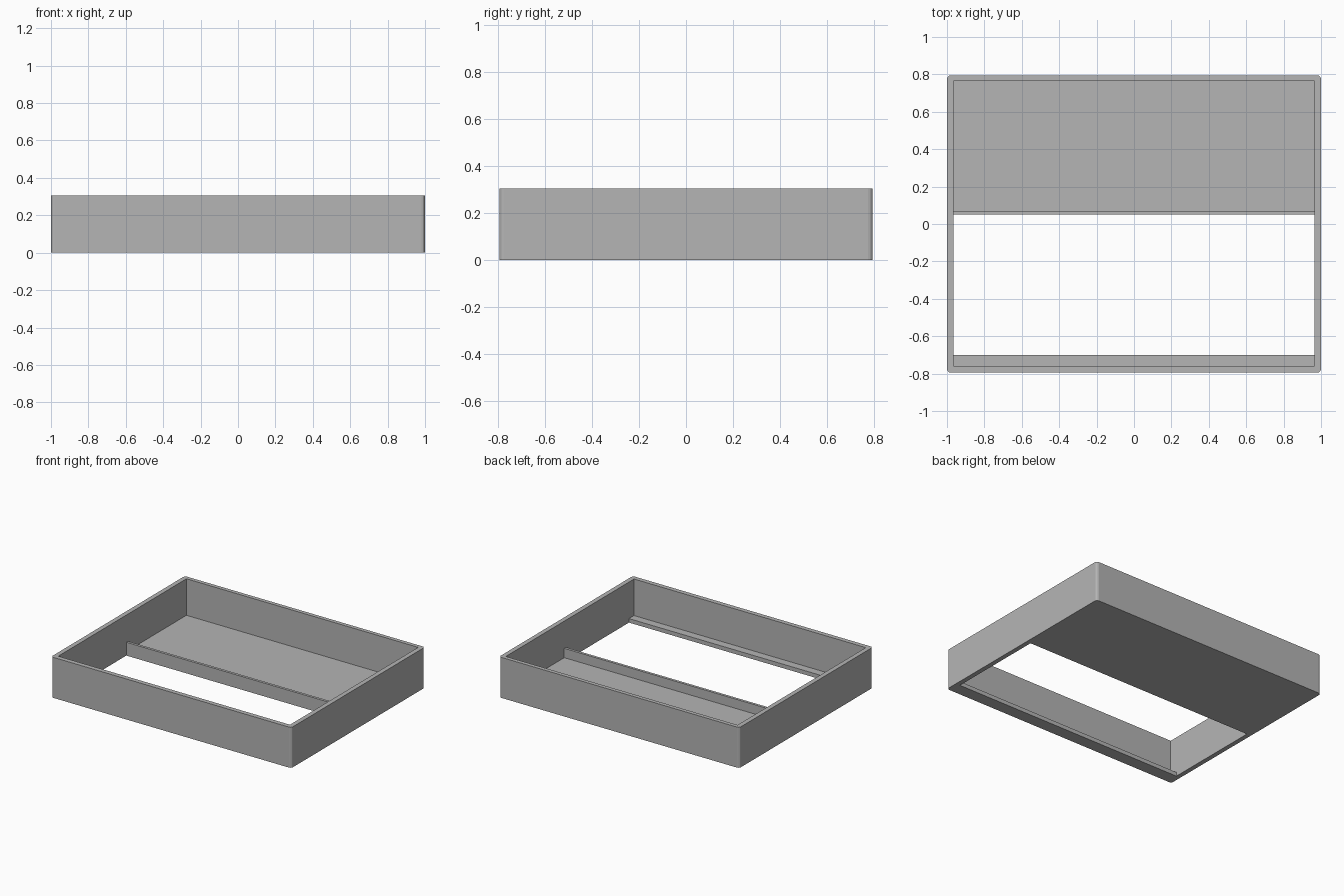
import bpy
import bmesh

cube = bpy.data.objects.get("Cube")
if cube:
    bpy.data.objects.remove(cube, do_unlink=True)

HALF_X, HALF_Y, HEIGHT = 1.0, 0.795, 0.305
WALL = 0.035
FLOOR = 0.03
DIVIDER_TOP = 0.1

grey = bpy.data.materials.new("plain grey")
grey.use_nodes = True
colour = (0.46, 0.46, 0.46, 1)
grey.diffuse_color = colour
grey.node_tree.nodes["Principled BSDF"].inputs["Base Color"].default_value = colour


def extrude_profile(name, points, depth):
    """Extrude a closed outline along the given depth vector."""
    bm = bmesh.new()
    face = bm.faces.new([bm.verts.new(p) for p in points])
    result = bmesh.ops.extrude_face_region(bm, geom=[face])
    moved = [v for v in result["geom"] if isinstance(v, bmesh.types.BMVert)]
    bmesh.ops.translate(bm, verts=moved, vec=depth)
    bmesh.ops.recalc_face_normals(bm, faces=bm.faces)
    mesh = bpy.data.meshes.new(name)
    bm.to_mesh(mesh)
    bm.free()
    mesh.materials.append(grey)
    obj = bpy.data.objects.new(name, mesh)
    bpy.context.collection.objects.link(obj)
    return obj


# Outer block with softened upright corners
corners = [(-HALF_X, -HALF_Y, 0), (HALF_X, -HALF_Y, 0),
           (HALF_X, HALF_Y, 0), (-HALF_X, HALF_Y, 0)]
tray = extrude_profile("tray_frame", corners, (0, 0, HEIGHT))
bm = bmesh.new()
bm.from_mesh(tray.data)
uprights = [e for e in bm.edges
            if abs(e.verts[0].co.z - e.verts[1].co.z) > HEIGHT / 2]
bmesh.ops.bevel(bm, geom=uprights, offset=0.02, segments=3, profile=0.5,
                affect='EDGES')
bm.to_mesh(tray.data)
bm.free()

# Hollow: front ledge, open bay, low divider and rear floor in one section
front, back = -HALF_Y + WALL, HALF_Y - 0.03
ledge, div_front, div_back = -0.70, 0.05, 0.07
section = [(front, 1), (front, FLOOR), (ledge, FLOOR), (ledge, -1),
           (div_front, -1), (div_front, DIVIDER_TOP), (div_back, DIVIDER_TOP),
           (div_back, FLOOR), (back, FLOOR), (back, 1)]
inner_x = HALF_X - WALL
hollow = extrude_profile("hollow_cutter", [(-inner_x, y, z) for y, z in section],
                         (2 * inner_x, 0, 0))
hollow.hide_render = True

cut = tray.modifiers.new("hollow", 'BOOLEAN')
cut.operation = 'DIFFERENCE'
cut.solver = 'EXACT'
cut.object = hollow
bpy.context.view_layer.objects.active = tray
tray.select_set(True)
bpy.ops.object.modifier_apply(modifier=cut.name)
bpy.data.objects.remove(hollow, do_unlink=True)
